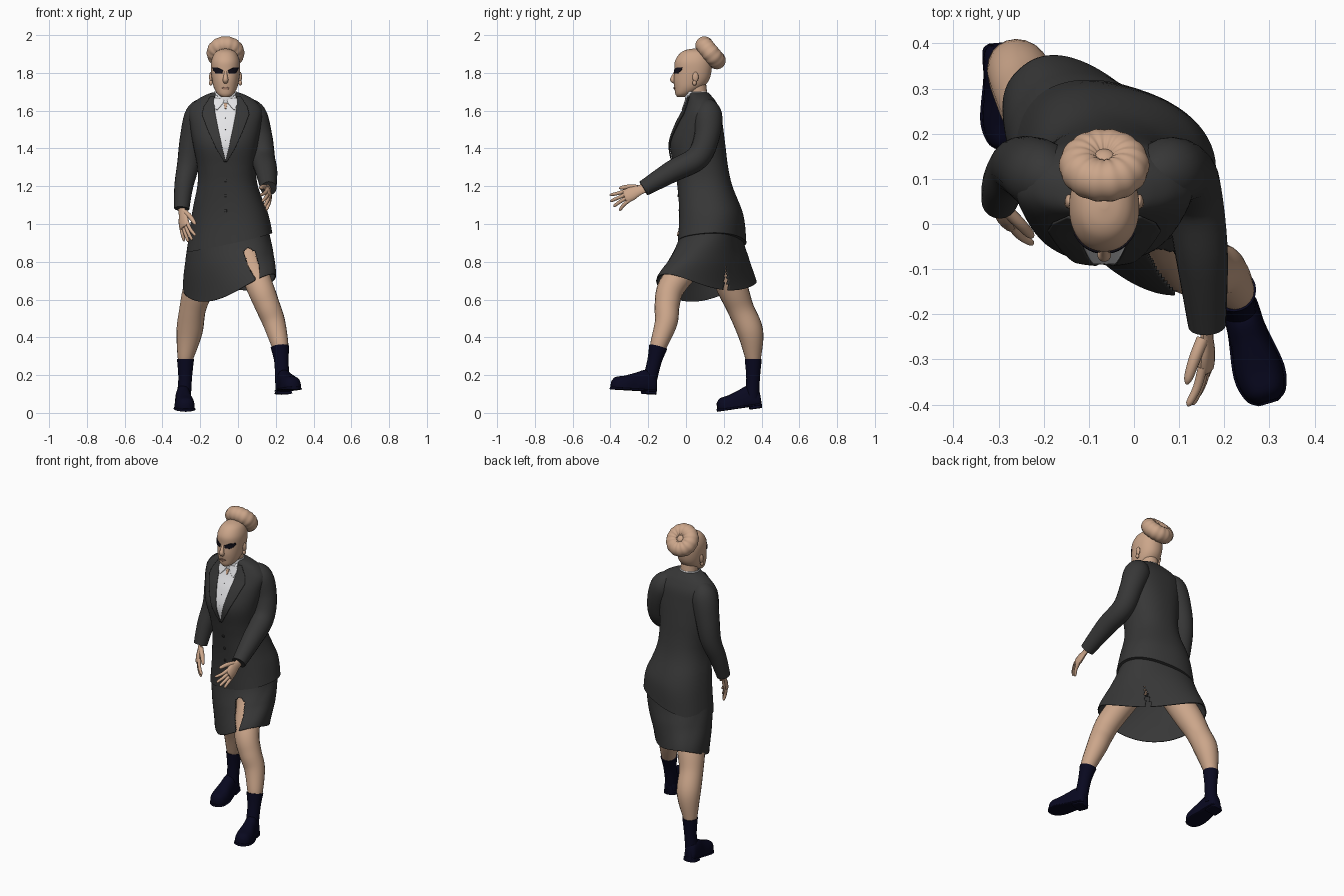
import bpy, bmesh, math
from mathutils import Vector
from mathutils.bvhtree import BVHTree

if "Cube" in bpy.data.objects:
    bpy.data.objects.remove(bpy.data.objects["Cube"])

CX = -0.066  # x of the head and chest centre line


def material(name, rgb):
    m = bpy.data.materials.new(name)
    m.diffuse_color = (*rgb, 1)
    m.use_nodes = True
    m.node_tree.nodes["Principled BSDF"].inputs["Base Color"].default_value = m.diffuse_color
    return m


SKIN = material("skin", (0.60, 0.38, 0.255))
SUIT = material("charcoal suit", (0.038, 0.038, 0.038))
WHITE = material("white shirt", (0.78, 0.78, 0.80))
NAVY = material("navy shoes", (0.0025, 0.0025, 0.014))
BLACK = material("black", (0.006, 0.005, 0.010))
LIPS = material("lips", (0.36, 0.20, 0.14))


def spline(rows, k):
    """Smooth interpolation through a list of number rows."""
    out = []
    for i in range(len(rows) - 1):
        a, b, c, d = rows[max(i - 1, 0)], rows[i], rows[i + 1], rows[min(i + 2, len(rows) - 1)]
        for j in range(k):
            t = j / k
            out.append([0.5 * (2 * q + (r - p) * t + (2 * p - 5 * q + 4 * r - s) * t * t
                               + (3 * q - p - 3 * r + s) * t ** 3) for p, q, r, s in zip(a, b, c, d)])
    return out + [list(rows[-1])]


def skin(name, rings, mat, caps=True, closed=True, hole=None, thick=0):
    bm = bmesh.new()
    vs = [[bm.verts.new(p) for p in r] for r in rings]
    n = len(rings[0])
    for a, b in zip(vs, vs[1:]):
        for i in range(n if closed else n - 1):
            q = (a[i], a[(i + 1) % n], b[(i + 1) % n], b[i])
            if not (hole and hole(sum((v.co for v in q), Vector()) / 4)):
                bm.faces.new(q)
    if caps and closed:
        bm.faces.new(vs[0])
        bm.faces.new(vs[-1])
    bmesh.ops.recalc_face_normals(bm, faces=bm.faces)
    me = bpy.data.meshes.new(name)
    bm.to_mesh(me)
    bm.free()
    me.materials.append(mat)
    ob = bpy.data.objects.new(name, me)
    bpy.context.collection.objects.link(ob)
    if thick:
        mod = ob.modifiers.new("thickness", "SOLIDIFY")
        mod.thickness, mod.offset = thick, 0
    return ob


def body(name, rows, mat, n=48, k=6, p=2.0, zf=None, **kw):
    """Stacked horizontal ovals: x, y, z, rx, ry, yaw."""
    rings, rows = [], spline(rows, k)
    for i, (x, y, z, rx, ry, yaw) in enumerate(rows):
        c, s, ring = math.cos(math.radians(yaw)), math.sin(math.radians(yaw)), []
        for j in range(n):
            t = 2 * math.pi * j / n
            u, v = [math.copysign(abs(w) ** (2 / p), w) for w in (math.cos(t), math.sin(t))]
            zz = zf(z, i / (len(rows) - 1), u, v) if zf else z
            ring.append(Vector((x + c * u * rx - s * v * ry, y + s * u * rx + c * v * ry, zz)))
        rings.append(ring)
    return skin(name, rings, mat, **kw)


def tube(name, rows, mat, ref=(1, 0, 0), flat=1, n=20, k=6):
    """Round limb along points: x, y, z, radius."""
    rows, rings = spline(rows, k), []
    pts = [Vector(r[:3]) for r in rows]
    for i, r in enumerate(rows):
        t = (pts[min(i + 1, len(pts) - 1)] - pts[max(i - 1, 0)]).normalized()
        u = Vector(ref)
        u = (u - t * u.dot(t)).normalized()
        v = t.cross(u)
        rings.append([pts[i] + r[3] * (u * math.cos(a) + v * flat * math.sin(a))
                      for a in (2 * math.pi * j / n for j in range(n))])
    return skin(name, rings, mat)


def ball(name, loc, size, mat):
    bpy.ops.mesh.primitive_uv_sphere_add(segments=24, ring_count=14, radius=1, location=loc)
    ob = bpy.context.object
    ob.name, ob.scale = name, size
    ob.data.materials.append(mat)


def plate(name, target, rows, mat, sgn=1, off=0.004, m=12, k=8):
    """Thin panel laid on the front of a part: rows of z, inner x, outer x."""
    me = target.data
    tree = BVHTree.FromPolygons([v.co for v in me.vertices], [list(p.vertices) for p in me.polygons])
    grid, y = [], 0
    for a, b in zip(rows, rows[1:]):
        for j in range(k + 1):
            z, x0, x1 = [p + (q - p) * j / k for p, q in zip(a, b)]
            line = []
            for i in range(m + 1):
                x = CX + sgn * (x0 + (x1 - x0) * i / m)
                hit = tree.ray_cast(Vector((x, -1, z)), Vector((0, 1, 0)))[0]
                y = hit.y if hit else y
                line.append(Vector((x, y - off, z)))
            if j or not grid:
                grid.append(line)
    return skin(name, grid, mat, closed=False, thick=0.005)


# Jacket body with hem dropping to one side
jacket = body("jacket", [
    (-.045, .138, .915, .228, .170, -18), (-.045, .134, 1.05, .202, .164, -14),
    (-.055, .10, 1.2, .160, .145, -6), (-.06, .08, 1.3, .155, .143, -2),
    (CX, .062, 1.42, .172, .146, 0), (CX, .07, 1.52, .188, .125, 0),
    (CX, .083, 1.6, .195, .098, 0), (CX, .081, 1.65, .160, .076, 0),
    (CX, .073, 1.68, .112, .060, 0), (CX, .066, 1.695, .073, .052, 0)], SUIT, n=64, p=2.3,
    zf=lambda z, f, u, v: z + (.045 * u + .02 * v - .012) * max(0, 1 - (z - .915) / .2))

# Sleeves
tube("right_sleeve", [(-.160, .095, 1.632, .045), (-.203, .108, 1.578, .076), (-.238, .125, 1.45, .07),
                      (-.262, .125, 1.32, .06), (-.287, .088, 1.2, .05), (-.298, .05, 1.08, .04)], SUIT)
tube("left_sleeve", [(.028, .10, 1.632, .045), (.074, .115, 1.578, .076), (.115, .11, 1.46, .067),
                     (.132, .06, 1.35, .064), (.15, -.07, 1.28, .058), (.162, -.225, 1.188, .042)], SUIT)

# Shirt front, collar, lapels, buttons
plate("shirt_front", jacket, [(1.68, -.055, .055), (1.6, -.058, .058), (1.5, -.04, .04),
                              (1.4, -.018, .018), (1.33, -.001, .001)], WHITE)
body("shirt_collar", [(CX, .060, 1.63, .07, .062, 0), (CX, .055, 1.67, .064, .059, 0),
                      (CX, .053, 1.702, .059, .056, 0)], WHITE, caps=False, thick=.005)
for sgn, side in ((-1, "right"), (1, "left")):
    plate(side + "_lapel", jacket, [(1.675, .057, .08), (1.62, .058, .115), (1.58, .054, .125),
                                    (1.5, .038, .095), (1.4, .016, .05), (1.33, -.002, .008)],
          SUIT, sgn, off=.007)
    plate(side + "_collar_flap", jacket, [(1.665, .004, .06), (1.635, .016, .062), (1.605, .042, .05)],
          WHITE, sgn, off=.010)
plate("collar_opening", jacket, [(1.64, -.01, .01), (1.61, -.004, .004)], SKIN, off=.008)
for z in (1.23, 1.15, 1.07):
    plate("jacket_button", jacket, [(z + .006, -.006, .006), (z - .006, -.006, .006)], SUIT, m=4, k=3)
for z in (1.56, 1.5, 1.44):
    plate("shirt_button", jacket, [(z + .002, -.002, .002), (z - .002, -.002, .002)], SUIT, off=.006, m=3, k=3)


# Skirt stretched along the stride, with front slit and side slit
def slit(c):
    half = min(.03, .03 * (c.z - .66) / .12, (.875 - c.z) * 1.5)
    front = c.y < .05 and abs(c.x - .07 - .3 * (.82 - c.z)) < half
    side = c.x > 0 and abs(c.y - .21) < .1 * (.78 - c.z)
    return front or side


body("skirt", [(-.045, .132, .95, .21, .152, -16), (-.045, .122, .82, .25, .165, -37),
               (-.045, .108, .62, .312, .152, -49)], SUIT, n=192, k=30, p=2.3, caps=False, hole=slit,
     thick=.006, zf=lambda z, f, u, v: .95 + (.62 + .09 * u * u + .02 * u + .03 * v - .95) * f)

# Legs and socks
tube("left_leg", [(.0, .11, .95, .08), (.055, .04, .82, .076), (.115, -.075, .67, .072),
                  (.155, -.1, .57, .066), (.19, -.105, .48, .060), (.222, -.145, .36, .045),
                  (.223, -.152, .33, .035)], SKIN)
tube("right_leg", [(-.11, .13, .95, .085), (-.16, .185, .8, .084), (-.212, .25, .65, .08),
                   (-.24, .29, .55, .07), (-.257, .340, .43, .069), (-.277, .355, .30, .044),
                   (-.278, .356, .27, .034)], SKIN)
tube("left_sock", [(.222, -.147, .35, .049), (.23, -.168, .27, .038), (.235, -.195, .16, .038)], NAVY)
tube("right_sock", [(-.278, .356, .285, .045), (-.28, .355, .18, .036), (-.287, .35, .08, .038)], NAVY)


# Shoes: upper, sole and heel lofted from heel to toe
def shoe(name, heel, toe):
    heel, toe = Vector(heel), Vector(toe)
    d = toe - heel
    w = d.cross(Vector((0, 0, 1))).normalized()
    up = w.cross(d).normalized()

    def loft(part, rows, base):
        rings = []
        for s, hw, h in spline(rows, 6):
            ring = []
            for j in range(28):
                c, q = math.cos(j * math.pi / 14), math.sin(j * math.pi / 14)
                c = math.copysign(abs(c) ** .75, c)
                zz = h * q ** .8 if q > 0 else 0
                ring.append(heel + d * s + w * hw * c + up * (base + zz + .004 * min(q, 0)))
            rings.append(ring)
        skin(name + part, rings, NAVY)

    loft("_upper", [(.0, .022, .06), (.06, .036, .085), (.25, .042, .102), (.45, .045, .086),
                    (.7, .053, .066), (.9, .044, .056), (.985, .022, .034)], .014)
    loft("_sole", [(.0, .026, .014), (.06, .04, .014), (.3, .043, .014), (.7, .058, .014),
                   (.92, .046, .014), (1, .022, .012)], .006)
    loft("_heel", [(.0, .026, .02), (.06, .04, .02), (.27, .042, .02)], -.008)


shoe("right_shoe", (-.297, .40, .038), (-.277, .166, .004))
shoe("left_shoe", (.228, -.162, .108), (.298, -.398, .122))


# Hands: palm, four fingers, thumb
def hand(name, wrist, d, s, curl):
    o, d, s = Vector(wrist), Vector(d).normalized(), Vector(s)
    s = (s - d * s.dot(d)).normalized()
    n = d.cross(s) * curl

    def part(label, pts, flat=1):
        tube(name + label, [(*(o + d * a + s * b + n * c), r) for a, b, c, r in pts], SKIN, s, flat, 14, 4)

    part("_palm", [(-.03, 0, 0, .026), (.02, 0, 0, .027), (.06, 0, 0, .037), (.095, -.002, 0, .036),
                   (.105, -.002, 0, .026)], .45)
    for i, length in enumerate((.065, .085, .09, .08)):
        b = -.028 + .018 * i
        part("_finger_%d" % (i + 1), [(.085, b, 0, .0105), (.09 + length * .5, b * 1.3, .008, .0095),
                                      (.09 + length * .95, b * 1.75, .022, .0075),
                                      (.09 + length, b * 1.75, .025, .002)])
    part("_thumb", [(.02, .018, .004, .014), (.06, .043, .014, .013), (.1, .058, .022, .01),
                    (.115, .062, .025, .003)])


hand("left_hand", (.162, -.230, 1.186), (-.03, -.93, -.40), (-.3, -.38, .9), 1)
hand("right_hand", (-.298, .048, 1.075), (.15, -.42, -.88), (.6, -.7, .45), -1)

# Neck and head
tube("neck", [(CX, .068, 1.64, .05), (CX, .06, 1.7, .051), (CX, .05, 1.78, .052)], SKIN)
head = body("head", [
    (CX, -.028, 1.672, .018, .018, 0), (CX, -.014, 1.688, .042, .042, 0), (CX, .012, 1.72, .061, .073, 0),
    (CX, .028, 1.76, .071, .093, 0), (CX, .037, 1.81, .077, .098, 0), (CX, .038, 1.86, .076, .097, 0),
    (CX, .042, 1.90, .061, .077, 0), (CX, .045, 1.92, .038, .05, 0), (CX, .045, 1.928, .008, .01, 0)],
    SKIN, p=2.15)
tube("nose", [(CX, -.050, 1.815, .007), (CX, -.064, 1.785, .010), (CX, -.069, 1.764, .015),
              (CX, -.056, 1.752, .012)], SKIN, k=5)
plate("mouth", head, [(1.725, -.006, .006), (1.72, -.022, .022), (1.712, -.012, .012)], LIPS, off=.002)
for sgn, side in ((-1, "right"), (1, "left")):
    plate(side + "_eye", head, [(1.828, .044, .066), (1.814, .013, .064), (1.797, .018, .05)],
          BLACK, sgn, off=.002)
    ball(side + "_ear", (CX + sgn * .078, .05, 1.778), (.009, .016, .027), SKIN)
    ball(side + "_earring", (CX + sgn * .078, .045, 1.747), (.010, .011, .014), SKIN)

# Hair bun: gathered ring tilted backwards
axis = Vector((0, .77, .64)).normalized()
e1, e2 = Vector((1, 0, 0)), axis.cross(Vector((1, 0, 0)))
bun = []
for i in range(112):
    a = 2 * math.pi * i / 112
    out = e1 * math.cos(a) + e2 * math.sin(a)
    r = .0465 + .0010 * math.cos(14 * a)
    bun.append([Vector((CX, .13, 1.906)) + out * (.053 + r * math.cos(b)) + axis * r * math.sin(b)
                for b in (2 * math.pi * j / 28 for j in range(28))])
skin("hair_bun", bun + [bun[0]], SKIN, caps=False)
ball("hair_bun_core", (CX, .13, 1.906), (.037, .037, .037), SKIN)

# Smooth shading
for ob in bpy.context.scene.objects:
    ob.select_set(True)
    bpy.context.view_layer.objects.active = ob
bpy.ops.object.shade_smooth_by_angle(angle=math.radians(45))
